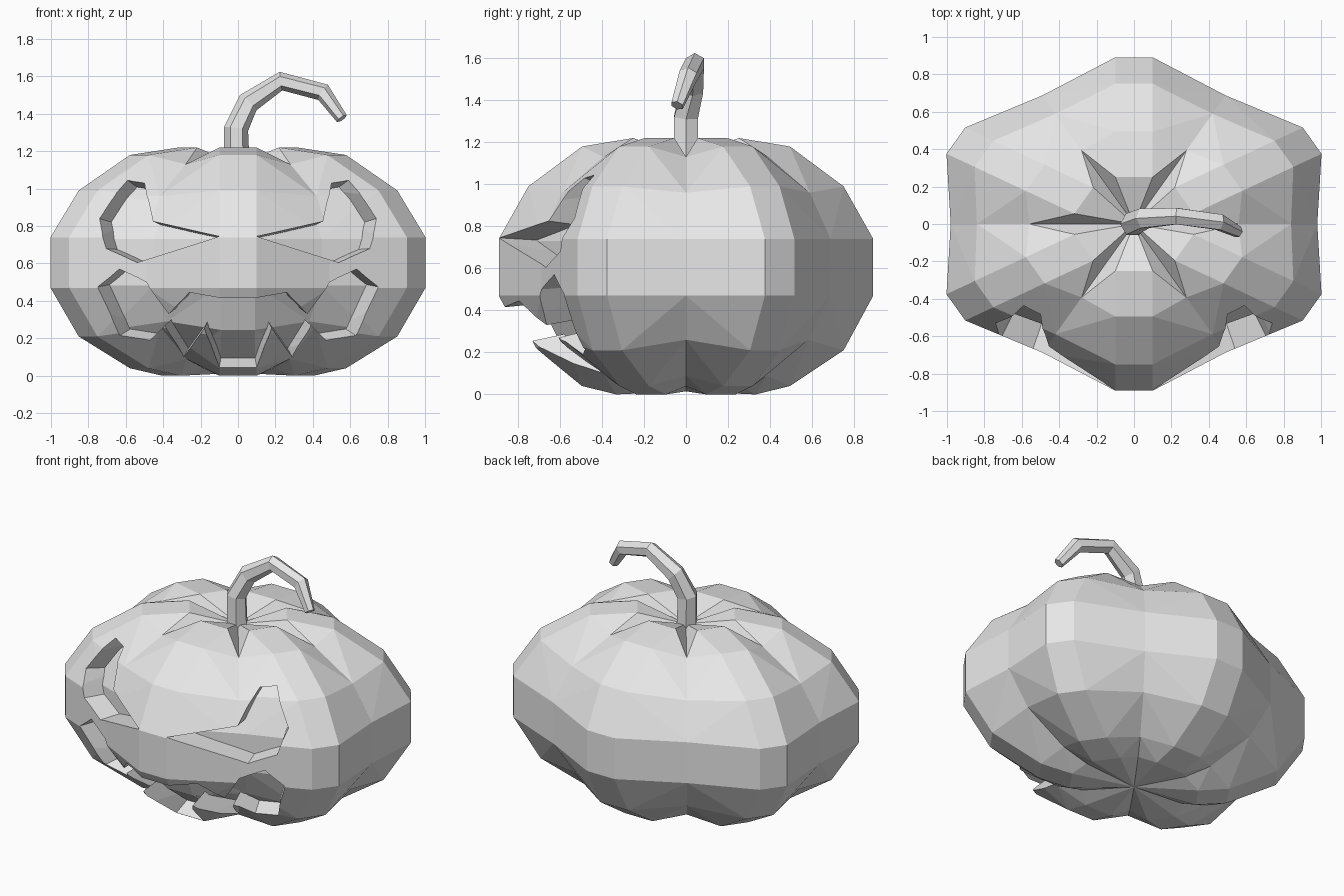
import bpy, bmesh, math
from mathutils import Vector
from mathutils.bvhtree import BVHTree

if "Cube" in bpy.data.objects:
    bpy.data.objects.remove(bpy.data.objects["Cube"], do_unlink=True)

grey = bpy.data.materials.new("plain_grey")
grey.use_nodes = True
grey.diffuse_color = (0.8, 0.8, 0.8, 1)
grey.node_tree.nodes["Principled BSDF"].inputs["Base Color"].default_value = (0.8, 0.8, 0.8, 1)

# Rings of the gourd: ridge radius, ridge height, groove radius, groove height
RINGS = [(0.41, 0.0, 0.37, 0.04), (0.61, 0.04, 0.55, 0.09),
         (0.926, 0.21, 0.83, 0.26), (1.1, 0.47, 0.98, 0.47),
         (1.1, 0.74, 0.98, 0.74), (0.926, 0.99, 0.84, 0.96),
         (0.61, 1.18, 0.56, 1.13), (0.31, 1.22, 0.28, 1.13)]
LOBES, HALF_RIDGE, SQUASH = 6, 0.1, 0.81
MID = Vector((0, 0, 0.62))
SHRINK = Vector((0.915, 0.8, 0.915))    # carved floor relative to the skin


def shrink(p):
    q = p - MID
    return MID + Vector((q.x * SHRINK.x, q.y * SHRINK.y, q.z * SHRINK.z))


def make_object(name, bm):
    bmesh.ops.recalc_face_normals(bm, faces=bm.faces)
    mesh = bpy.data.meshes.new(name)
    bm.to_mesh(mesh)
    bm.free()
    mesh.materials.append(grey)
    obj = bpy.data.objects.new(name, mesh)
    bpy.context.scene.collection.objects.link(obj)
    return obj


def loft(bm, rings, bottom=None, top=None):
    """Join closed rings of points; ends close to a point or a flat cap."""
    loops = [[bm.verts.new(p) for p in ring] for ring in rings]
    n = len(loops[0])
    for a, b in zip(loops, loops[1:]):
        for i in range(n):
            j = (i + 1) % n
            bm.faces.new((a[i], a[j], b[j], b[i]))
    for loop, tip in ((loops[0], bottom), (loops[-1], top)):
        if tip is None:
            bm.faces.new(loop)
        else:
            v = bm.verts.new(tip)
            for i in range(n):
                bm.faces.new((loop[i], loop[(i + 1) % n], v))


def gourd(shape=lambda p: p):
    rings = []
    for ridge, rz, groove, gz in RINGS:
        ring = []
        for k in range(LOBES):
            a = math.tau * k / LOBES - math.pi / 2
            out = Vector((math.cos(a), math.sin(a), 0))
            side = Vector((-out.y, out.x, 0))
            b = a + math.pi / LOBES
            for p, z in ((out * ridge - side * HALF_RIDGE, rz),
                         (out * ridge + side * HALF_RIDGE, rz),
                         (Vector((math.cos(b), math.sin(b), 0)) * groove, gz)):
                ring.append(shape(Vector((p.x, p.y * SQUASH, z))))
        rings.append(ring)
    bm = bmesh.new()
    loft(bm, rings, shape(Vector((0, 0, 0.015))), shape(Vector((0, 0, 1.13))))
    bmesh.ops.triangulate(bm, faces=bm.faces)
    return bm


skin = gourd()
tree = BVHTree.FromBMesh(skin)
body = make_object("pumpkin_body", skin)
core = make_object("carving_core", gourd(shrink))

# Outlines of the carved face, (x, z)
EYE = [(0.1, 0.745), (0.455, 0.825), (0.5, 1.03), (0.59, 1.045),
       (0.74, 0.84), (0.705, 0.68), (0.54, 0.605)]
MOUTH_TOP = [(0.09, 0.415), (0.26, 0.445), (0.37, 0.33), (0.49, 0.5), (0.635, 0.57)]
MOUTH_LOW = [(0.75, 0.475), (0.63, 0.215), (0.47, 0.19), (0.39, 0.27),
             (0.29, 0.1), (0.18, 0.255), (0.1, 0.045)]


def mirrored(points):
    return [(-x, z) for x, z in reversed(points)]


def carve_tool(name, outline):
    """Solid whose walls lead from the outline on the skin to the core."""
    front, back = [], []
    for x, z in outline:
        p = tree.ray_cast(Vector((x, -2, z)), Vector((0, 1, 0)))[0]
        d = shrink(p) - p
        front.append(p + d * ((-1.0 - p.y) / d.y))
        back.append(p + d * ((-0.3 - p.y) / d.y))
    bm = bmesh.new()
    loft(bm, [front, back])
    bmesh.ops.triangulate(bm, faces=bm.faces)
    return make_object(name, bm)


def subtract(obj, other):
    mod = obj.modifiers.new("carve", 'BOOLEAN')
    mod.operation, mod.solver, mod.object = 'DIFFERENCE', 'EXACT', other


half = MOUTH_TOP + MOUTH_LOW
tools = [carve_tool("eye_tool_left", EYE),
         carve_tool("eye_tool_right", mirrored(EYE)),
         carve_tool("mouth_tool", half + mirrored(half))]
for tool in tools:
    subtract(tool, core)
    subtract(body, tool)

# Bake the carving and drop the helpers
bpy.context.view_layer.update()
graph = bpy.context.evaluated_depsgraph_get()
carved = bpy.data.meshes.new_from_object(body.evaluated_get(graph))
body.modifiers.clear()
body.data = carved
carved.materials.clear()
carved.materials.append(grey)
for poly in carved.polygons:
    poly.material_index = 0
    poly.use_smooth = False
for helper in tools + [core]:
    bpy.data.objects.remove(helper, do_unlink=True)

# Curled six-sided stem: position and radius along the path
STEM = [((-0.005, 0, 1.1), 0.068), ((-0.01, 0, 1.32), 0.065),
        ((0.055, 0.03, 1.46), 0.06), ((0.23, 0.042, 1.575), 0.05),
        ((0.455, 0.01, 1.515), 0.048), ((0.555, -0.042, 1.375), 0.032)]
path = [Vector(p) for p, r in STEM]
rings = []
for i, (p, (_, r)) in enumerate(zip(path, STEM)):
    t = (path[min(i + 1, len(path) - 1)] - path[max(i - 1, 0)]).normalized()
    u = Vector((0, 1, 0)).cross(t).normalized()
    v = t.cross(u)
    rings.append([p + (u * math.cos(a) + v * math.sin(a)) * r
                  for a in (math.tau * k / 6 for k in range(6))])
bm = bmesh.new()
loft(bm, rings)
make_object("stem", bm)
